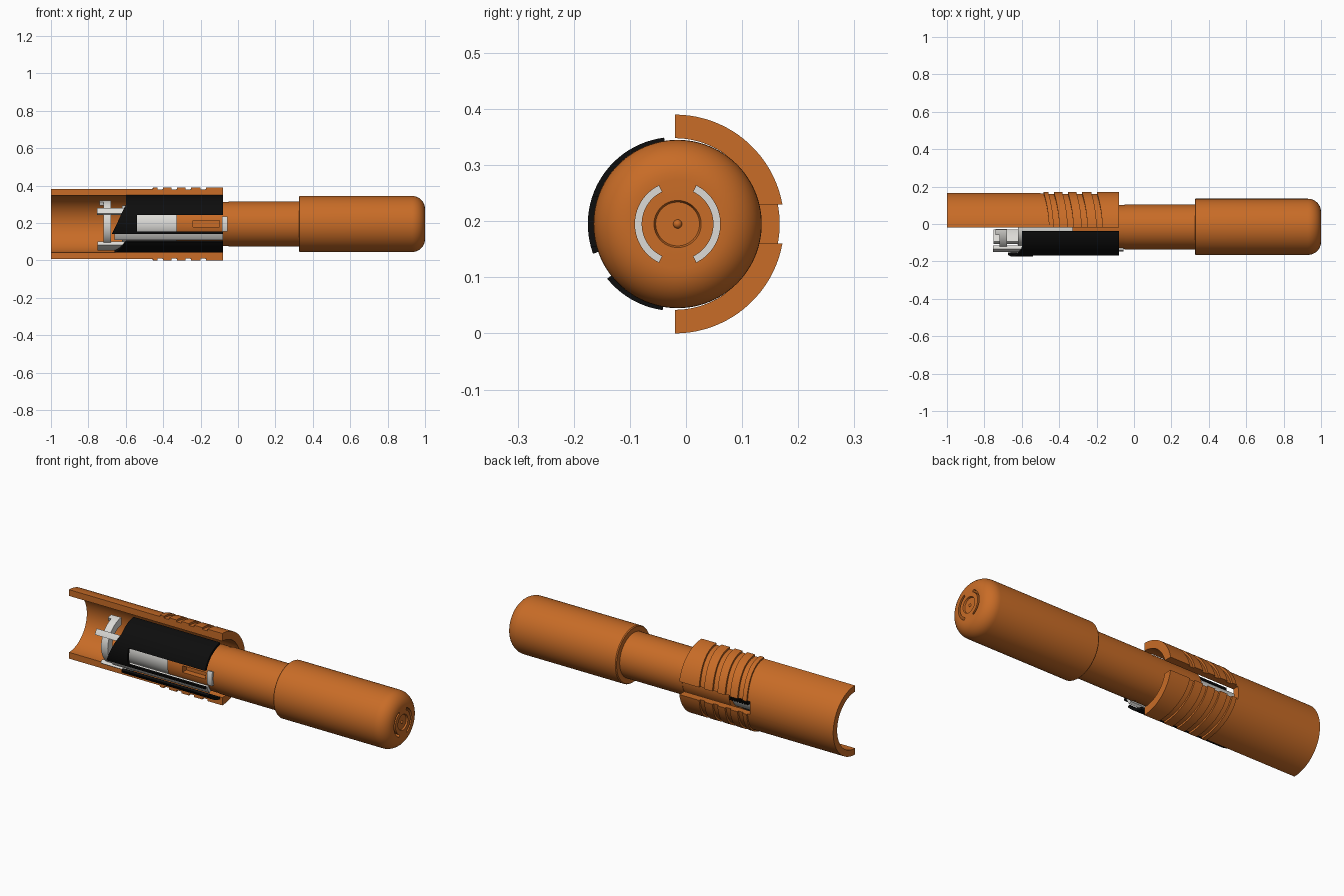
import bpy, bmesh, math
from mathutils import Vector

if "Cube" in bpy.data.objects:
    bpy.data.objects.remove(bpy.data.objects["Cube"])

CY, CZ = -0.02, 0.195          # long axis of the shell, parallel to x


def material(name, rgb):
    m = bpy.data.materials.new(name)
    m.use_nodes = True
    m.diffuse_color = (*rgb, 1)
    m.node_tree.nodes["Principled BSDF"].inputs["Base Color"].default_value = (*rgb, 1)
    return m


ORANGE = material("burnt orange", (0.58, 0.15, 0.02))
GREY = material("light grey", (0.72, 0.71, 0.68))
BLACK = material("black", (0.004, 0.004, 0.004))


def finish(name, bm, mat):
    bmesh.ops.remove_doubles(bm, verts=bm.verts, dist=1e-5)
    bmesh.ops.recalc_face_normals(bm, faces=bm.faces)
    mesh = bpy.data.meshes.new(name)
    bm.to_mesh(mesh)
    bm.free()
    ob = bpy.data.objects.new(name, mesh)
    bpy.context.collection.objects.link(ob)
    if mat:
        mesh.materials.append(mat)
    return ob


def sweep(name, profile, mat, a0=0, a1=360, bend=None, cy=CY, steps=None):
    """Turn a closed (x, radius) profile round the long axis, degrees from +y."""
    full = a1 - a0 == 360
    n = steps or max(4, int((a1 - a0) / 4))
    bm = bmesh.new()
    rings = []
    for i in range(n if full else n + 1):
        a = math.radians(a0 + (a1 - a0) * i / n)
        ring = []
        for x, r in profile:
            px = bend(x, math.degrees(a)) if bend else x
            ring.append(bm.verts.new((px, cy + r * math.cos(a), CZ + r * math.sin(a))))
        rings.append(ring)
    k = len(profile)
    for i in range(n):
        p, q = rings[i], rings[(i + 1) % len(rings)]
        for j in range(k):
            if profile[j][1] == 0 and profile[(j + 1) % k][1] == 0:
                continue
            bm.faces.new((p[j], p[(j + 1) % k], q[(j + 1) % k], q[j]))
    if not full:
        bm.faces.new(rings[0])
        bm.faces.new(rings[-1])
    bmesh.ops.dissolve_degenerate(bm, dist=1e-6, edges=bm.edges)
    return finish(name, bm, mat)


def band(name, x0, x1, r0, r1, mat, a0=0, a1=360, **kw):
    return sweep(name, [(x0, r0), (x0, r1), (x1, r1), (x1, r0)], mat, a0, a1, **kw)


def box(name, lo, hi, mat=None):
    bm = bmesh.new()
    bmesh.ops.create_cube(bm, size=1)
    lo, hi = Vector(lo), Vector(hi)
    for v in bm.verts:
        v.co = (lo + hi) / 2 + v.co * (hi - lo)
    return finish(name, bm, mat)


def cut(ob, cutter):
    cutter.hide_render = True
    m = ob.modifiers.new("cut", 'BOOLEAN')
    m.operation, m.object, m.solver = 'DIFFERENCE', cutter, 'EXACT'
    bpy.context.view_layer.objects.active = ob
    bpy.ops.object.modifier_apply(modifier=m.name)
    bpy.data.objects.remove(cutter)


# Half shell with grip grooves that bow along the back
outer, plain, bore = 0.195, 0.187, 0.153
profile = [(-1, bore), (-1, plain), (-0.455, plain), (-0.455, outer)]
for g in (-0.43, -0.355, -0.28, -0.2):
    profile += [(g, outer), (g, plain - 0.002), (g + 0.03, plain - 0.002), (g + 0.03, outer)]
profile += [(-0.08, outer), (-0.08, bore)]


def bow(x, a):
    return x - 0.03 * math.cos(math.radians(a)) ** 2 if -0.5 < x < -0.1 else x


shell = sweep("outer_half_shell", profile, ORANGE, -90, 90, bend=bow)
cut(shell, box("slot_cutter", (-0.5, 0.05, CZ - 0.035), (0, 0.3, CZ + 0.035)))

# Inner tube with a recess in its front
tube = sweep("inner_tube", [(-0.33, 0), (-0.33, 0.118), (-0.05, 0.118), (-0.05, 0.12),
                            (0.33, 0.12), (0.33, 0)], ORANGE, cy=-0.016)
cut(tube, box("recess_cutter", (-0.24, -0.2, 0.18), (-0.1, -0.1, 0.215)))

# Domed cap with a dished end and two curved slots
cap_y = -0.015
profile = [(0.325, 0), (0.325, 0.146), (0.33, 0.15)]
for i in range(11):
    t = math.pi / 2 * i / 10
    profile.append((0.93 + 0.07 * math.sin(t), 0.08 + 0.07 * math.cos(t)))
profile += [(1, 0.042), (0.992, 0.039), (0.992, 0)]
cap = sweep("end_cap", profile, ORANGE, cy=cap_y, steps=96)
for side, mid in (("left", 0), ("right", 180)):
    a0, a1 = mid - 64, mid + 64
    cut(cap, band("cap_slot_cutter", 0.93, 1.05, 0.064, 0.076, None, a0, a1, cy=cap_y))
    band("cap_slot_floor_" + side, 0.926, 0.934, 0.062, 0.078, GREY, a0, a1, cy=cap_y)

# Centre pin on the cap
bm = bmesh.new()
bmesh.ops.create_uvsphere(bm, u_segments=16, v_segments=10, radius=0.008)
bmesh.ops.translate(bm, vec=(0.991, cap_y, CZ), verts=bm.verts)
finish("cap_pin", bm, ORANGE)


# Black sleeve in two pieces with slanted ends and a long window
def slant_upper(x, a):
    return x if x > -0.5 else -0.6 - 0.07 * max(0, a - 140) / 58


def slant_lower(x, a):
    return x if x > -0.5 else -0.6 - 0.06 * (a - 219) / 43


sleeve = band("upper_sleeve", -0.6, -0.08, 0.142, 0.155, BLACK, 97, 200, bend=slant_upper)
cut(sleeve, box("window_cutter", (-0.54, -0.3, 0.155), (0, -0.08, 0.243)))
band("lower_sleeve", -0.6, -0.08, 0.142, 0.155, BLACK, 219, 262, bend=slant_lower)

# Grey carrier: core, arched collar, prongs, side rail and clip
sweep("carrier_core", [(-0.62, 0), (-0.62, 0.1), (-0.32, 0.1), (-0.32, 0)], GREY)
band("carrier_collar", -0.72, -0.68, 0.085, 0.125, GREY, 95, 265)
band("upper_prong", -0.755, -0.58, 0.12, 0.141, GREY, 143, 156)
band("lower_prong", -0.75, -0.6, 0.12, 0.141, GREY, 232, 266)
band("top_prong", -0.74, -0.68, 0.105, 0.125, GREY, 94, 108)
band("side_rail", -0.66, -0.08, 0.125, 0.14, GREY, 200, 218)
band("tube_clip", -0.085, -0.055, 0.112, 0.126, GREY, 162, 198)

# Toothed rack behind the shell slot
for i in range(8):
    x = -0.44 + i * 0.015
    box(f"rack_tooth_{i + 1}", (x, 0.06, CZ - 0.025), (x + 0.008, 0.1, CZ + 0.005), BLACK)

# Smooth the round surfaces and keep crisp edges
for ob in bpy.context.scene.objects:
    ob.select_set(ob.type == 'MESH')
bpy.context.view_layer.objects.active = shell
bpy.ops.object.shade_smooth_by_angle(angle=math.radians(25))
bpy.ops.object.select_all(action='DESELECT')
